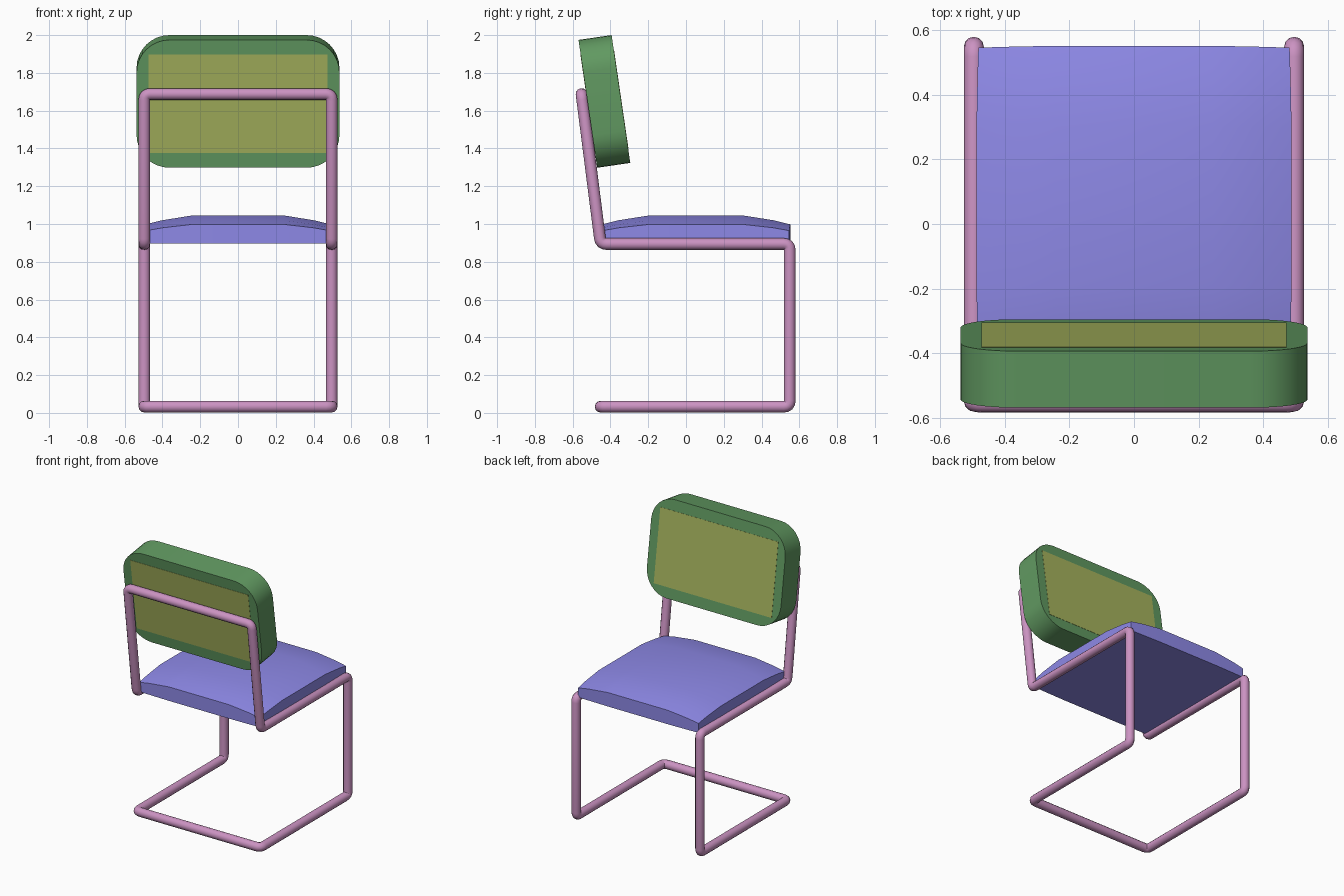
import bpy, bmesh, math
from mathutils import Vector, Matrix

if "Cube" in bpy.data.objects:
    bpy.data.objects.remove(bpy.data.objects["Cube"])


def material(name, rgb):
    m = bpy.data.materials.new(name)
    m.diffuse_color = (*rgb, 1)
    m.use_nodes = True
    m.node_tree.nodes["Principled BSDF"].inputs["Base Color"].default_value = m.diffuse_color
    return m


def finish(obj, mat, angle=35):
    obj.data.materials.append(mat)
    bpy.ops.object.select_all(action='DESELECT')
    obj.select_set(True)
    bpy.context.view_layer.objects.active = obj
    if angle:
        bpy.ops.object.shade_smooth_by_angle(angle=math.radians(angle))
    return obj


def from_bmesh(name, bm):
    bmesh.ops.recalc_face_normals(bm, faces=bm.faces)
    me = bpy.data.meshes.new(name)
    bm.to_mesh(me)
    bm.free()
    obj = bpy.data.objects.new(name, me)
    bpy.context.collection.objects.link(obj)
    return obj


def fillet(points, r, steps=4):
    out = []
    n = len(points)
    for i, p in enumerate(points):
        a = p + (points[i - 1] - p).normalized() * r
        b = p + (points[(i + 1) % n] - p).normalized() * r
        for k in range(steps + 1):
            t = k / steps
            out.append(a * (1 - t) ** 2 + p * 2 * t * (1 - t) + b * t * t)
    return out


pink = material("frame_pink", (0.60, 0.29, 0.54))
blue = material("cushion_blue", (0.27, 0.25, 0.80))
green = material("backrest_green", (0.12, 0.32, 0.12))
olive = material("panel_olive", (0.38, 0.45, 0.11))

# Bent tube frame: one side profile (y, z), mirrored into a closed loop
R, X = 0.031, 0.496
side = [(-0.452, 0.033), (0.549, 0.033), (0.549, 0.894), (-0.452, 0.894), (-0.553, 1.688)]
loop = [Vector((X, y, z)) for y, z in side] + [Vector((-X, y, z)) for y, z in reversed(side)]
path = fillet(loop, 0.032)
cu = bpy.data.curves.new("frame", 'CURVE')
cu.dimensions = '3D'
cu.bevel_depth = R
cu.bevel_resolution = 4
sp = cu.splines.new('POLY')
sp.points.add(len(path) - 1)
for pt, co in zip(sp.points, path):
    pt.co = (*co, 1)
sp.use_cyclic_u = True
frame = bpy.data.objects.new("tube_frame", cu)
bpy.context.collection.objects.link(frame)
frame.select_set(True)
bpy.context.view_layer.objects.active = frame
bpy.ops.object.convert(target='MESH')
frame = bpy.context.view_layer.objects.active
finish(frame, pink, 50)

# Seat cushion: crowned grid over a flat underside
knots = [-1, -0.83, -0.5, 0, 0.5, 0.83, 1]
crown = [0, 0.45, 1, 1, 1, 0.45, 0]
HX, HY, CY = 0.482, 0.493, 0.053
bm = bmesh.new()
top = []
for v, fv in zip(knots, crown):
    row = []
    for u, fu in zip(knots, crown):
        x = u * (HX + 0.006 * fv)
        y = CY + v * (HY + 0.006 * fu)
        row.append(bm.verts.new((x, y, 0.965 + 0.033 * (fu + fv) + 0.014 * fu * fv)))
    top.append(row)
n = len(knots)
for j in range(n - 1):
    for i in range(n - 1):
        bm.faces.new((top[j][i], top[j][i + 1], top[j + 1][i + 1], top[j + 1][i]))
rim = ([top[0][i] for i in range(n)] + [top[j][-1] for j in range(1, n)]
       + [top[-1][i] for i in range(n - 2, -1, -1)] + [top[j][0] for j in range(n - 2, 0, -1)])
low = [bm.verts.new((v.co.x, v.co.y, 0.897)) for v in rim]
for i in range(len(rim)):
    k = (i + 1) % len(rim)
    bm.faces.new((rim[i], low[i], low[k], rim[k]))
bm.faces.new(low)
finish(from_bmesh("seat_cushion", bm), blue)

# Tilted backrest: rounded rectangle extruded through its thickness
place = Matrix.Translation((0, -0.432, 1.649)) @ Matrix.Rotation(0.145, 4, 'X')
W, H, T, CR = 0.537, 0.342, 0.0885, 0.175
outline = []
for q, (sx, sz) in enumerate([(1, 1), (-1, 1), (-1, -1), (1, -1)]):
    for k in range(9):
        a = math.pi / 2 * (q + k / 8)
        outline.append(((W - CR) * sx + CR * math.cos(a), (H - CR) * sz + CR * math.sin(a)))
bm = bmesh.new()
face = bm.faces.new([bm.verts.new((x, -T, z)) for x, z in outline])
ext = bmesh.ops.extrude_face_region(bm, geom=[face])
bmesh.ops.translate(bm, vec=(0, 2 * T, 0),
                    verts=[g for g in ext['geom'] if isinstance(g, bmesh.types.BMVert)])
if not face.is_valid or len(bm.faces) < len(outline) + 2:
    bm.faces.new([v for v in bm.verts][:len(outline)])
back = from_bmesh("backrest_pad", bm)
back.matrix_world = place
finish(back, green)

# Inset panel showing on both faces of the backrest
bm = bmesh.new()
bmesh.ops.create_cube(bm, size=1, matrix=Matrix.Diagonal((0.945, 2 * T + 0.003, 0.528, 1)))
panel = from_bmesh("backrest_panel", bm)
panel.matrix_world = place
finish(panel, olive, 0)
